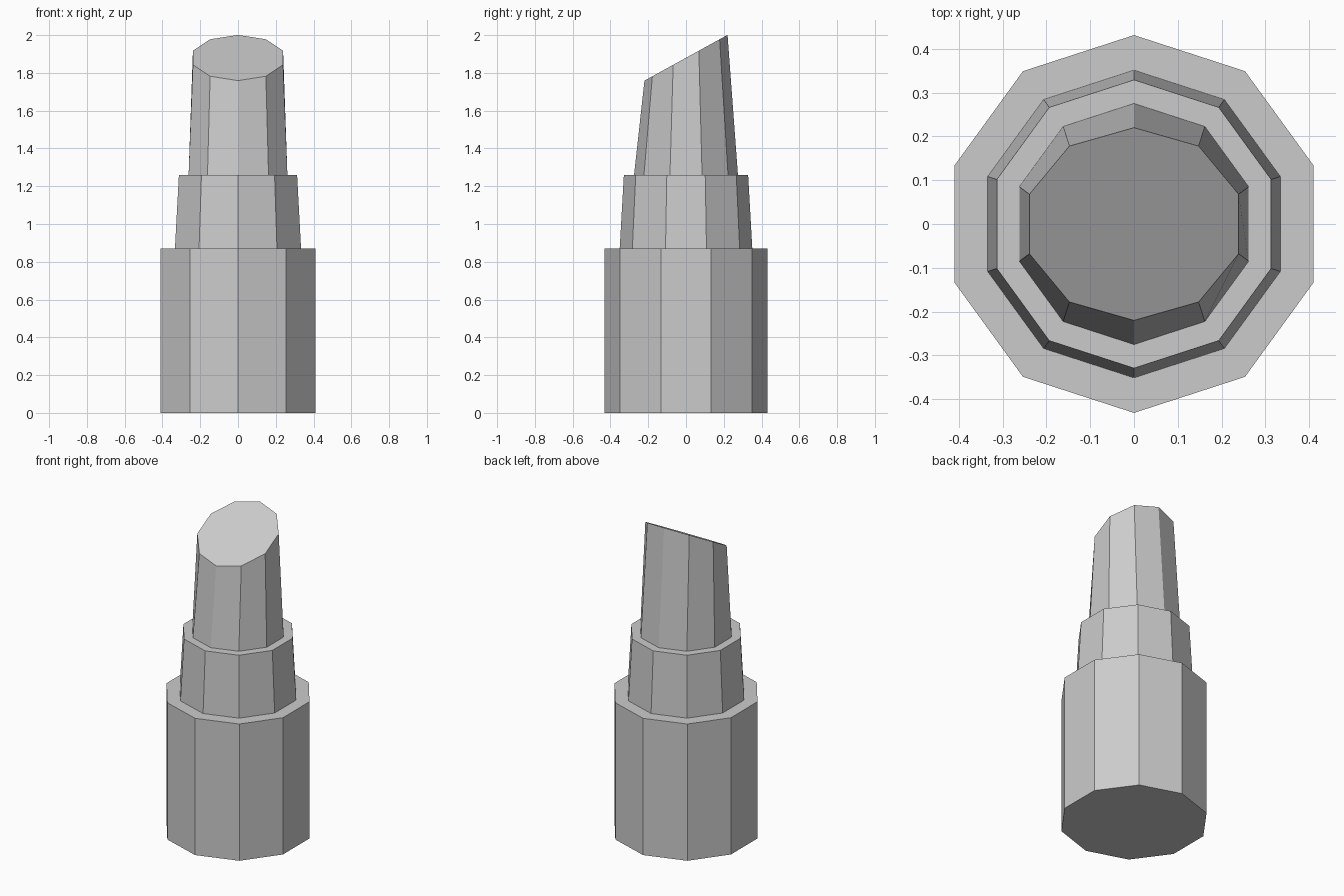
import bpy
import bmesh
import math
from mathutils import Matrix, Vector

SIDES = 10

cube = bpy.data.objects.get("Cube")
if cube:
    bpy.data.objects.remove(cube, do_unlink=True)

grey = bpy.data.materials.new("plain grey")
grey.use_nodes = True
colour = (0.6, 0.6, 0.6, 1)
grey.diffuse_color = colour
grey.node_tree.nodes["Principled BSDF"].inputs["Base Color"].default_value = colour


def tapered_prism(name, r_bottom, r_top, z_bottom, z_top, tilt=0):
    """Closed ten-sided prism with corners on the y axis; tilt turns its top ring about x."""
    bm = bmesh.new()
    rings = []
    for radius, z, angle in ((r_bottom, z_bottom, 0), (r_top, z_top, tilt)):
        turn = Matrix.Rotation(angle, 3, 'X')
        ring = []
        for i in range(SIDES):
            a = math.tau * i / SIDES + math.pi / 2
            point = turn @ Vector((radius * math.cos(a), radius * math.sin(a), 0))
            ring.append(bm.verts.new(point + Vector((0, 0, z))))
        rings.append(ring)
    low, high = rings
    bm.faces.new(low[::-1])
    bm.faces.new(high)
    for i in range(SIDES):
        j = (i + 1) % SIDES
        bm.faces.new((low[i], low[j], high[j], high[i]))
    mesh = bpy.data.meshes.new(name)
    bm.to_mesh(mesh)
    bm.free()
    mesh.materials.append(grey)
    obj = bpy.data.objects.new(name, mesh)
    bpy.context.collection.objects.link(obj)
    return obj


# Straight outer case
tapered_prism("base_case", 0.431, 0.431, 0, 0.87)
# Slightly tapered inner sleeve
tapered_prism("inner_sleeve", 0.351, 0.329, 0.87, 1.26)
# Lipstick stick with its slanted top, high at the back
tapered_prism("lipstick_stick", 0.275, 0.251, 1.26, 1.88, math.radians(28.8))
